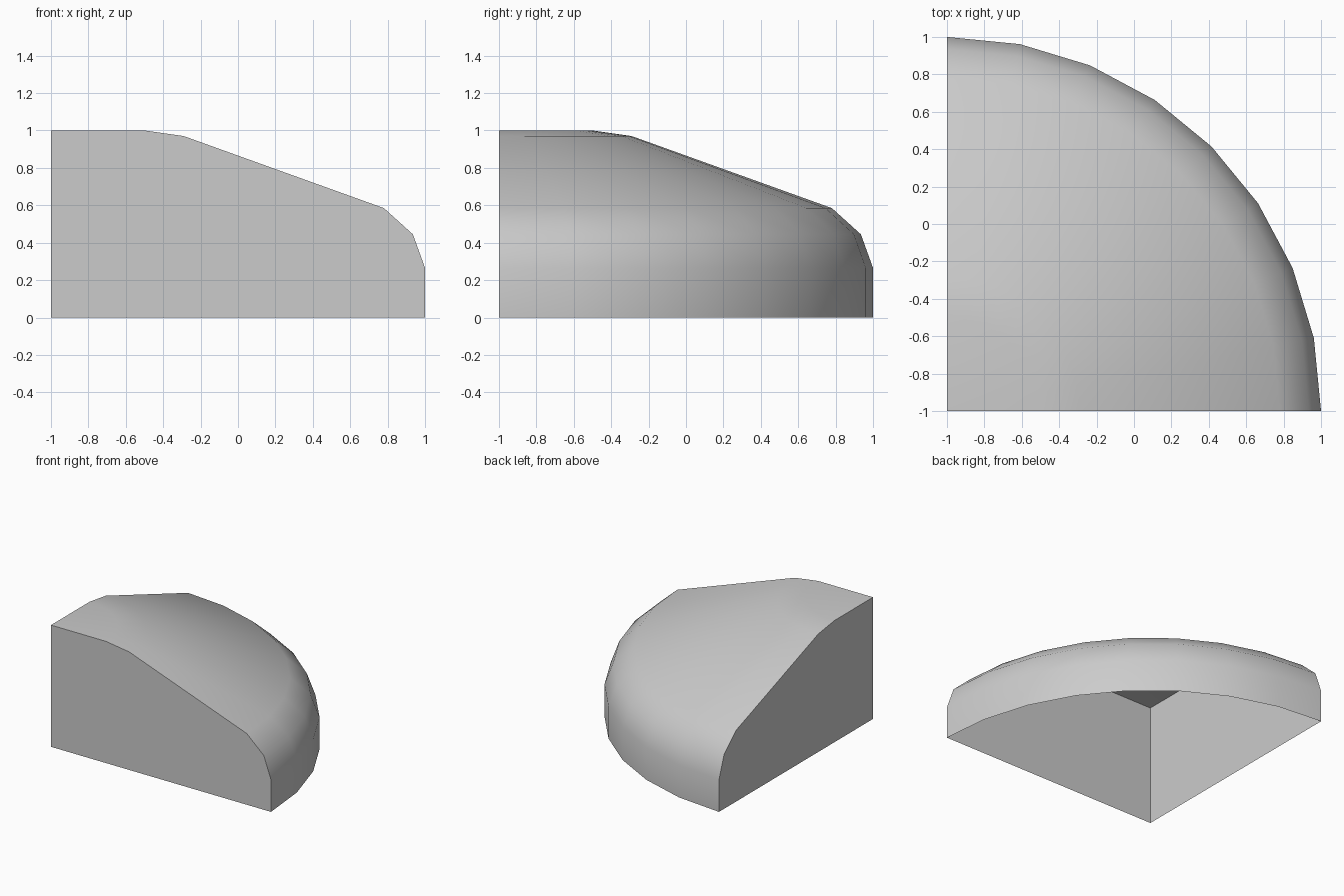
import bpy, bmesh, math
from mathutils import Vector

cube = bpy.data.objects.get("Cube")
if cube:
    bpy.data.objects.remove(cube, do_unlink=True)

# Outline as (radius, height), from the top of the axis out to the rim
PROFILE = [(0, 1), (0.5, 1), (0.71, 0.97), (1.78, 0.585),
           (1.935, 0.445), (2, 0.265), (2, 0)]
AXIS = Vector((-1, -1, 0))
STEPS = 8

mat = bpy.data.materials.new("plain_grey")
mat.use_nodes = True
grey = (0.6, 0.6, 0.6, 1)
mat.diffuse_color = grey
mat.node_tree.nodes["Principled BSDF"].inputs["Base Color"].default_value = grey

bm = bmesh.new()

# Curved shell: the outline swept a quarter turn, open underneath
verts = [bm.verts.new(AXIS + Vector((r, 0, z))) for r, z in PROFILE]
edges = [bm.edges.new(pair) for pair in zip(verts, verts[1:])]
bmesh.ops.spin(bm, geom=verts + edges, cent=AXIS, axis=(0, 0, 1),
               angle=math.pi / 2, steps=STEPS, use_duplicate=False)
bmesh.ops.remove_doubles(bm, verts=bm.verts, dist=0.0001)

# Two flat walls meeting at the axis
for direction in (Vector((1, 0, 0)), Vector((0, 1, 0))):
    outline = [AXIS] + [AXIS + direction * r + Vector((0, 0, z)) for r, z in PROFILE]
    bm.faces.new([bm.verts.new(p) for p in outline])
bmesh.ops.remove_doubles(bm, verts=bm.verts, dist=0.0001)
bmesh.ops.recalc_face_normals(bm, faces=bm.faces)

# Make sure the shell faces outward
top = max(bm.faces, key=lambda f: f.calc_center_median().z)
if top.normal.z < 0:
    bmesh.ops.reverse_faces(bm, faces=bm.faces)

mesh = bpy.data.meshes.new("rounded_quarter_corner")
bm.to_mesh(mesh)
bm.free()
mesh.materials.append(mat)
corner = bpy.data.objects.new("rounded_quarter_corner", mesh)
bpy.context.collection.objects.link(corner)

# Smooth shell with crisp wall edges
bpy.ops.object.select_all(action="DESELECT")
corner.select_set(True)
bpy.context.view_layer.objects.active = corner
bpy.ops.object.shade_smooth_by_angle(angle=math.radians(40))
